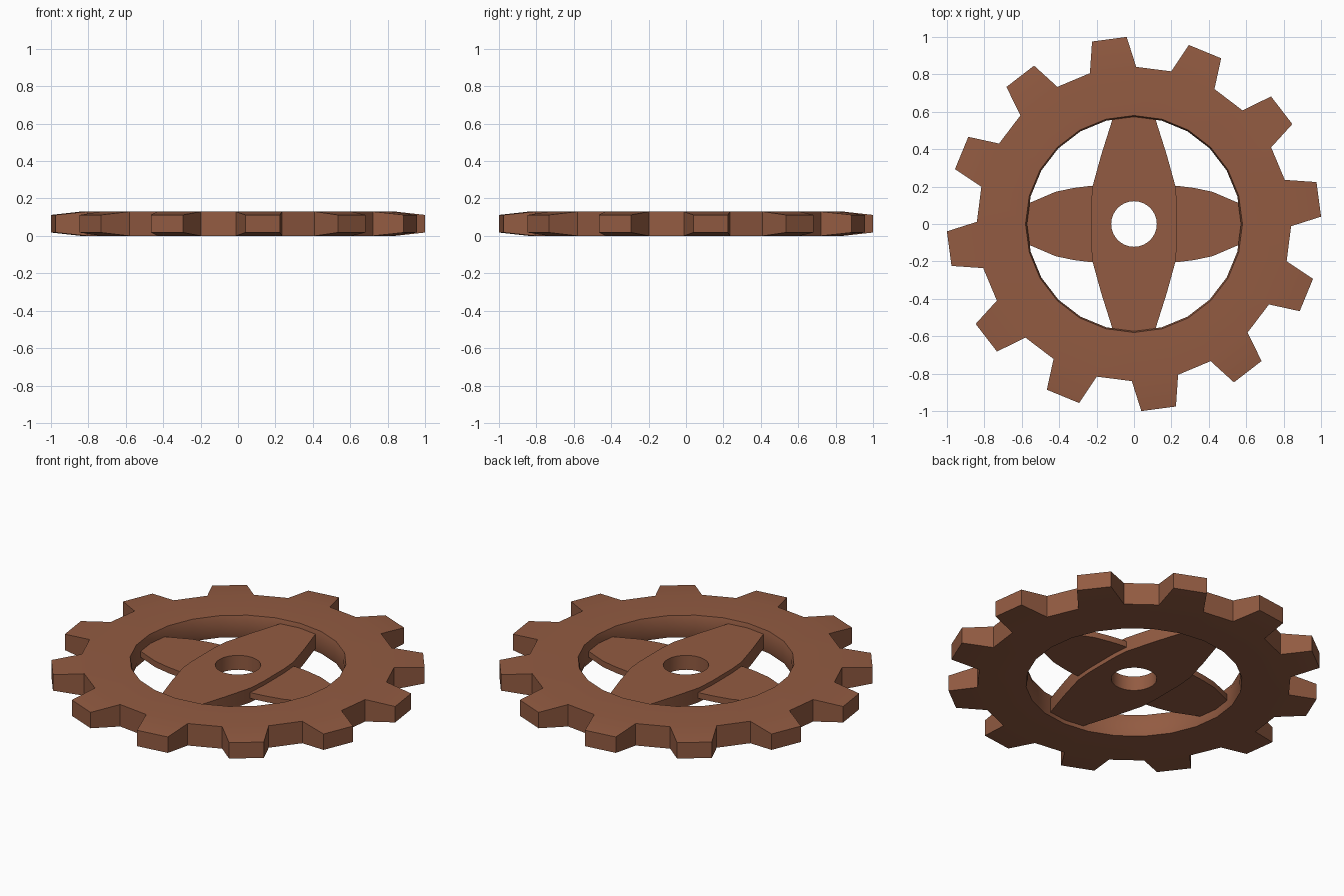
import bpy, bmesh, math
from mathutils import Vector

if "Cube" in bpy.data.objects:
    bpy.data.objects.remove(bpy.data.objects["Cube"])

brown = bpy.data.materials.new("rust brown")
brown.diffuse_color = (0.29, 0.105, 0.054, 1)
brown.use_nodes = True
brown.node_tree.nodes["Principled BSDF"].inputs["Base Color"].default_value = brown.diffuse_color


def polar(r, deg, z):
    a = math.radians(deg)
    return (r * math.cos(a), r * math.sin(a), z)


def finish(name, bm):
    bmesh.ops.recalc_face_normals(bm, faces=bm.faces)
    mesh = bpy.data.meshes.new(name)
    bm.to_mesh(mesh)
    bm.free()
    mesh.materials.append(brown)
    ob = bpy.data.objects.new(name, mesh)
    bpy.context.collection.objects.link(ob)
    bpy.ops.object.select_all(action='DESELECT')
    ob.select_set(True)
    bpy.context.view_layer.objects.active = ob
    bpy.ops.object.shade_smooth_by_angle(angle=math.radians(30))
    return ob


def plate(name, outline, z0, z1, hole=0):
    """Flat plate from an outline, optionally with a round central hole."""
    bm = bmesh.new()
    loops = [[(x, y, z0) for x, y in outline]]
    if hole:
        loops.append([polar(hole, i * 360 / 32, z0) for i in range(32)])
    for loop in loops:
        vs = [bm.verts.new(p) for p in loop]
        for i, v in enumerate(vs):
            bm.edges.new((v, vs[(i + 1) % len(vs)]))
    bmesh.ops.triangle_fill(bm, use_beauty=True, edges=bm.edges[:])
    ext = bmesh.ops.extrude_face_region(bm, geom=bm.faces[:])
    top = [g for g in ext["geom"] if isinstance(g, bmesh.types.BMVert)]
    bmesh.ops.translate(bm, verts=top, vec=Vector((0, 0, z1 - z0)))
    return finish(name, bm)


# Toothed ring: cross-section loops run from the top root, through the bore, to the bottom root
TEETH, H = 12, 0.13
section = [(0.84, H), (0.58, H), (0.572, 0.10), (0.572, 0.03), (0.58, 0), (0.84, 0)]
bm = bmesh.new()
columns = []
for t in range(TEETH):
    for bore_a, root_a in ((0, -0.8), (15, 16.3)):
        columns.append([bm.verts.new(polar(r, t * 30 + (root_a if r > 0.7 else bore_a), z))
                        for r, z in section])
for i, a in enumerate(columns):
    b = columns[(i + 1) % len(columns)]
    for k in range(len(section) - 1):
        bm.faces.new((a[k], b[k], b[k + 1], a[k + 1]))
    if i % 2:
        bm.faces.new((a[0], b[0], b[-1], a[-1]))  # valley between teeth
        continue
    # Tapered tooth, thinner at the tip
    mid = i * 15 + 7.6
    at, ab, bt, bb = [bm.verts.new(polar(1.001, mid + s * 5.35, z))
                      for s in (-1, 1) for z in (0.112, 0.018)]
    for f in ((a[0], b[0], bt, at), (a[-1], b[-1], bb, ab), (at, bt, bb, ab),
              (a[0], at, ab, a[-1]), (b[0], bt, bb, b[-1])):
        bm.faces.new(f)
finish("toothed_ring", bm)

# Long pointed spoke with the axle hole
side = [(0.085, 0.61), (0.115, 0.56), (0.175, 0.37), (0.222, 0.2), (0.23, 0.1)]
half = side + [(x, -y) for x, y in reversed(side)]
plate("main_spoke", half + [(-x, -y) for x, y in half], 0.02, 0.105, hole=0.122)

# Thinner cross spokes on either side
edge = [(0.19, 0.203), (0.24, 0.203), (0.32, 0.193), (0.42, 0.172), (0.56, 0.112), (0.61, 0.085)]
arm = edge + [(x, -y) for x, y in reversed(edge)]
for name, s in (("right_cross_spoke", 1), ("left_cross_spoke", -1)):
    plate(name, [(s * x, y) for x, y in arm], 0.045, 0.08)
